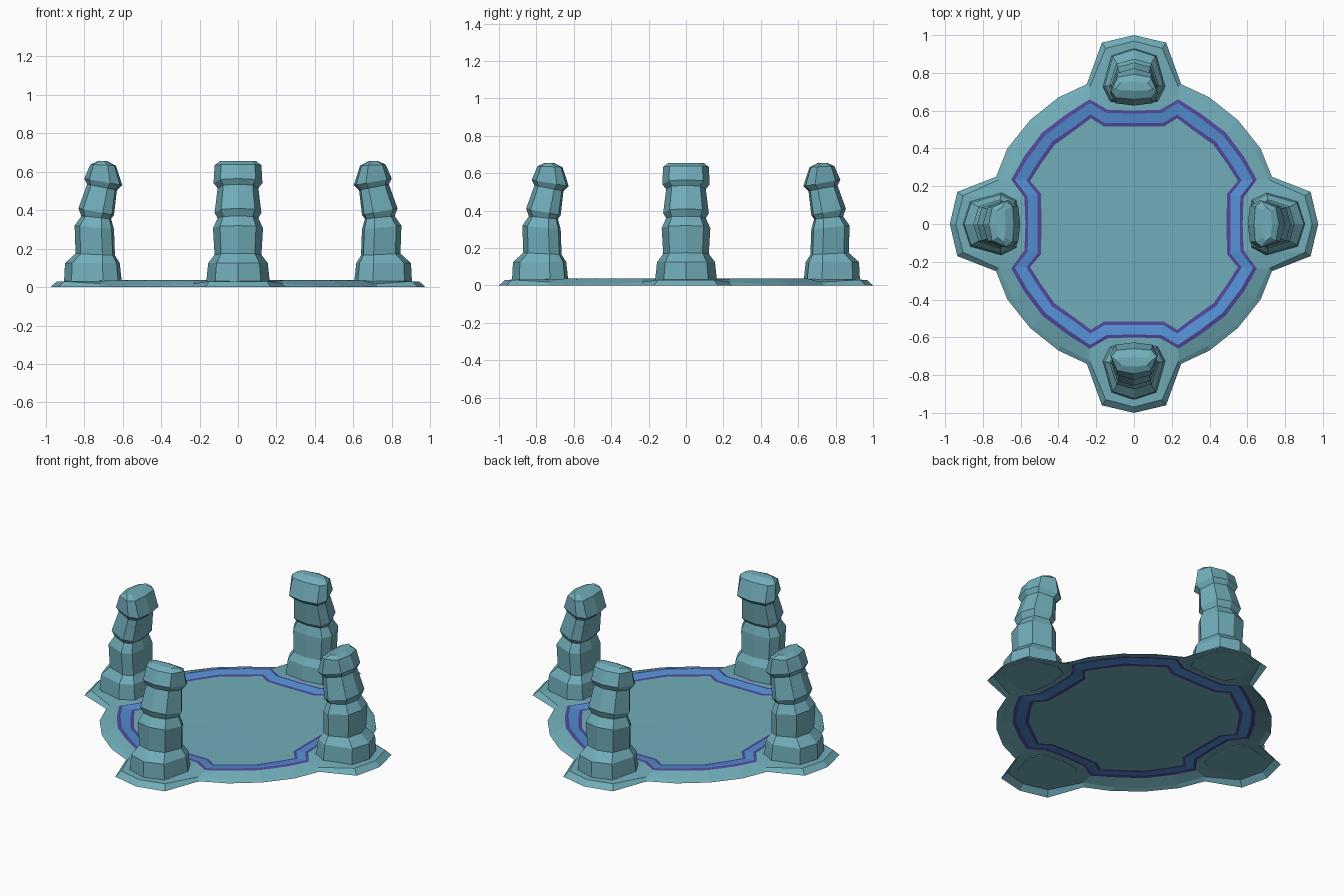
import bpy, bmesh, math

if "Cube" in bpy.data.objects:
    bpy.data.objects.remove(bpy.data.objects["Cube"])


def material(name, rgb):
    m = bpy.data.materials.new(name)
    m.diffuse_color = (*rgb, 1)
    m.use_nodes = True
    m.node_tree.nodes["Principled BSDF"].inputs["Base Color"].default_value = m.diffuse_color
    return m


TEAL = material("teal stone", (0.165, 0.42, 0.49))
BLUE = material("blue channel", (0.09, 0.28, 0.66))
PURPLE = material("purple trim", (0.08, 0.065, 0.33))


def finish(bm, name, mats):
    me = bpy.data.meshes.new(name)
    bm.to_mesh(me)
    bm.free()
    for m in mats:
        me.materials.append(m)
    ob = bpy.data.objects.new(name, me)
    bpy.context.collection.objects.link(ob)
    return ob


def full_loop(half):
    """Mirror an eighth of an outline (r, w, z) into the closed four-lobed loop."""
    quarter = half + [(w, r, z) for r, w, z in half[3:0:-1]]
    pts = []
    for k in range(4):
        c, s = (1, 0, -1, 0)[k], (0, 1, 0, -1)[k]
        pts += [[c * x - s * y, s * x + c * y, z] for x, y, z in quarter]
    # the side lobes sit slightly closer in than the front and back ones
    for i, p in enumerate(pts):
        j = (i + 4) % 16
        if j in (3, 4, 5):
            p[0] -= math.copysign(0.025, p[0])
        elif j in (2, 6):
            p[0] -= math.copysign(0.01, p[0])
    return pts


# Base plate: open sheet lofted from the rim to the floor
outlines = [
    [(1.0, 0, 0), (0.96, 0.17, 0), (0.74, 0.25, 0), (0.67, 0.40, 0), (0.55, 0.55, 0)],
    [(0.968, 0, 0.03), (0.93, 0.15, 0.03), (0.725, 0.235, 0.018), (0.645, 0.39, 0.01), (0.535, 0.535, 0.01)],
    [(0.60, 0, 0.036), (0.605, 0.14, 0.036), (0.66, 0.235, 0.034), (0.58, 0.36, 0.034), (0.485, 0.485, 0.034)],
    [(0.585, 0, 0.038), (0.588, 0.145, 0.038), (0.64, 0.232, 0.038), (0.565, 0.345, 0.038), (0.47, 0.47, 0.038)],
    [(0.535, 0, 0.03), (0.535, 0.155, 0.03), (0.58, 0.23, 0.03), (0.51, 0.325, 0.03), (0.435, 0.435, 0.03)],
    [(0.515, 0, 0.028), (0.517, 0.16, 0.028), (0.56, 0.228, 0.028), (0.495, 0.315, 0.028), (0.42, 0.42, 0.028)],
]
band_mats = [0, 0, 2, 1, 2]
bm = bmesh.new()
loops = [[bm.verts.new(p) for p in full_loop(o)] for o in outlines]
n = len(loops[0])
for a, b, mi in zip(loops, loops[1:], band_mats):
    for i in range(n):
        j = (i + 1) % n
        bm.faces.new((a[i], a[j], b[j], b[i])).material_index = mi
centre = bm.verts.new((0, 0, 0.026))
for i in range(n):
    bm.faces.new((loops[-1][i], loops[-1][(i + 1) % n], centre))
finish(bm, "base_plate", [TEAL, BLUE, PURPLE])

# Pillars: stepped sections (inner r, outer r, half width, inner z, outer z)
sections = [
    (0.605, 0.905, 0.165, 0.03, 0.03),
    (0.615, 0.900, 0.155, 0.125, 0.125),
    (0.640, 0.845, 0.122, 0.165, 0.175),
    (0.645, 0.850, 0.130, 0.30, 0.32),
    (0.660, 0.815, 0.106, 0.355, 0.37),
    (0.645, 0.830, 0.122, 0.375, 0.41),
    (0.630, 0.785, 0.106, 0.505, 0.535),
    (0.602, 0.800, 0.127, 0.53, 0.565),
    (0.635, 0.768, 0.122, 0.632, 0.638),
    (0.680, 0.730, 0.095, 0.655, 0.655),
]
# cross-section as (depth fraction, width fraction), wide on the inner side
shape = [(0, 0), (0.06, 0.76), (0.32, 1), (0.87, 0.72), (1, 0),
         (0.87, -0.72), (0.32, -1), (0.06, -0.76)]


def pillar(name, k):
    c, s = (1, 0, -1, 0)[k], (0, 1, 0, -1)[k]
    shift = 0.025 if k % 2 else 0
    bm = bmesh.new()
    rings = []
    for r0, r1, hw, z0, z1 in sections:
        ring = []
        for u, v in shape:
            r, w = r0 + (r1 - r0) * u + shift, hw * v
            ring.append(bm.verts.new((c * r - s * w, s * r + c * w, z0 + (z1 - z0) * u)))
        rings.append(ring)
    m = len(shape)
    for a, b in zip(rings, rings[1:]):
        for i in range(m):
            j = (i + 1) % m
            bm.faces.new((a[i], a[j], b[j], b[i]))
    bm.faces.new(rings[0])
    bm.faces.new(rings[-1])
    bmesh.ops.recalc_face_normals(bm, faces=bm.faces)
    finish(bm, name, [TEAL])


for k, side in enumerate(("right", "back", "left", "front")):
    pillar(side + "_pillar", k)
